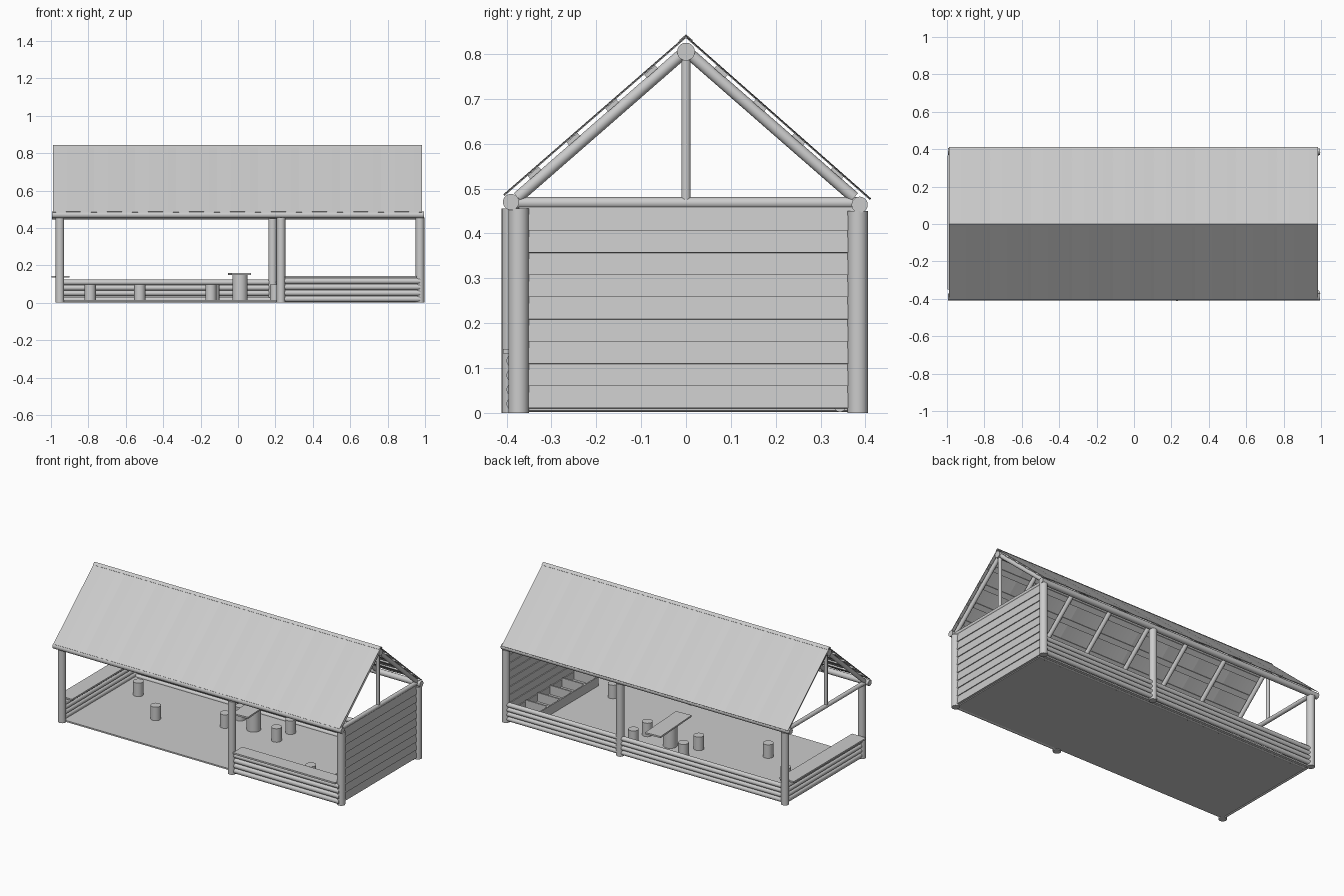
import bpy, bmesh, math
from mathutils import Vector

if "Cube" in bpy.data.objects:
    bpy.data.objects.remove(bpy.data.objects["Cube"])

grey = bpy.data.materials.new("weathered grey")
grey.diffuse_color = (0.6, 0.6, 0.6, 1)
grey.use_nodes = True
grey.node_tree.nodes["Principled BSDF"].inputs["Base Color"].default_value = grey.diffuse_color


def finish(name, bm):
    bmesh.ops.recalc_face_normals(bm, faces=bm.faces)
    me = bpy.data.meshes.new(name)
    bm.to_mesh(me)
    bm.free()
    ob = bpy.data.objects.new(name, me)
    bpy.context.collection.objects.link(ob)
    me.materials.append(grey)
    me.shade_smooth()
    me.set_sharp_from_angle(angle=math.radians(35))
    return ob


def log(name, a, b, r, sides=20):
    """Round timber between two points."""
    a, b = Vector(a), Vector(b)
    bm = bmesh.new()
    bmesh.ops.create_cone(bm, cap_ends=True, segments=sides,
                          radius1=r, radius2=r, depth=(b - a).length)
    ob = finish(name, bm)
    ob.matrix_world = ((b - a).to_track_quat('Z', 'Y').to_matrix().to_4x4())
    ob.location = (a + b) / 2
    return ob


def box(name, lo, hi, rot=(0, 0, 0)):
    """Board given by its two opposite corners, turned about its centre."""
    lo, hi = Vector(lo), Vector(hi)
    bm = bmesh.new()
    bmesh.ops.create_cube(bm, size=1)
    bmesh.ops.scale(bm, vec=hi - lo, verts=bm.verts)
    ob = finish(name, bm)
    ob.location = (lo + hi) / 2
    ob.rotation_euler = rot
    return ob


FRONT, BACK, LEFT, RIGHT = -0.373, 0.383, -0.952, 0.973

# Floor and sill logs
box("floor", (LEFT, FRONT, 0.005), (0.965, 0.37, 0.014))
log("back_sill", (LEFT, 0.343, 0.015), (RIGHT, 0.343, 0.015), 0.013)
log("left_sill", (LEFT, FRONT, 0.012), (LEFT, BACK, 0.012), 0.010)

# Posts
for x in (LEFT, RIGHT):
    log("front_corner_post", (x, FRONT, 0), (x, FRONT, 0.455), 0.023)
    log("back_corner_post", (x, BACK, 0), (x, BACK, 0.45), 0.023)
log("front_middle_post", (0.23, -0.388, 0), (0.23, -0.388, 0.455), 0.023)
log("back_middle_post", (0.185, BACK, 0), (0.185, BACK, 0.45), 0.023)

# Eave logs, ridge log and gable frames
log("front_eave_log", (-0.995, -0.39, 0.47), (0.995, -0.39, 0.47), 0.018)
log("back_eave_log", (-0.995, 0.387, 0.464), (0.995, 0.387, 0.464), 0.018)
log("ridge_log", (-0.99, 0, 0.805), (0.985, 0, 0.805), 0.02)
for x in (-0.965, 0.965):
    log("tie_beam", (x, -0.38, 0.468), (x, 0.38, 0.468), 0.013)
    log("king_post", (x, 0, 0.475), (x, 0, 0.80), 0.0105)

# Rafters on both slopes
for i in range(8):
    x = -0.965 + i * 1.93 / 7
    for s in (-1, 1):
        log("rafter", (x, s * 0.375, 0.48), (x, s * 0.005, 0.803), 0.013)

# Flat battens carrying the roof sheets
for s in (-1, 1):
    for k in range(4):
        y = 0.078 + k * 0.0865
        z = 0.841 - 0.87 * y - 0.0125
        box("batten", (-0.985, s * y - 0.016, z - 0.0045),
            (0.98, s * y + 0.016, z + 0.0045), (-s * math.atan(0.87), 0, 0))


def roof_side(name, eave_y, eave_z):
    """Nine slightly bowed sheets laid side by side down one slope."""
    bm = bmesh.new()
    n, seg, w = 9, 6, 1.975 / 9
    d = Vector((0, eave_y, eave_z - 0.84))
    up = Vector((0, -d.z * (1 if eave_y > 0 else -1), abs(eave_y))).normalized()
    for i in range(n):
        row = []
        for j in range(seg + 1):
            t = j / seg
            p = Vector((-0.99 + (i + t) * w, 0, 0.84)) \
                + up * 0.0025 * (4 * t * (1 - t) - 0.6)
            row.append((bm.verts.new(p), bm.verts.new(p + d),
                        bm.verts.new(p - up * 0.002), bm.verts.new(p + d - up * 0.002)))
        for a, b in zip(row, row[1:]):
            for p, q in ((0, 1), (1, 3), (3, 2), (2, 0)):
                bm.faces.new((a[p], b[p], b[q], a[q]))
        for e in (row[0], row[-1]):
            bm.faces.new((e[0], e[1], e[3], e[2]))
    finish(name, bm)


roof_side("front_roof", -0.407, 0.486)
roof_side("back_roof", 0.412, 0.477)
for s in (-1, 1):
    box("ridge_cap", (-0.99, s * 0.007 - 0.010, 0.8355),
        (0.985, s * 0.007 + 0.010, 0.8375), (-s * math.atan(0.87), 0, 0))

# Lapped boards on the closed end wall
for k in range(9):
    z = 0.01 + k * 0.0495
    box("wall_board", (0.963, -0.372, z), (0.977, 0.382, z + 0.052), (0, -0.10, 0))

# Low log walls: back, left end and right part of the front
for k in range(4):
    z = 0.022 + k * 0.029
    log("back_wall_log", (LEFT, 0.385, z), (RIGHT, 0.385, z), 0.0145, 14)
    log("left_wall_log", (LEFT, FRONT, z), (LEFT, BACK, z), 0.0145, 14)
    z = 0.02 + k * 0.032
    log("front_wall_log", (0.23, -0.384, z), (RIGHT, -0.384, z), 0.016, 14)
box("front_ledge", (0.25, -0.408, 0.132), (0.955, -0.315, 0.142))
box("left_ledge", (-0.998, -0.35, 0.134), (-0.90, 0.365, 0.144))

# Open compartments along the end wall
box("compartment_front", (0.80, -0.28, 0.014), (0.808, 0.33, 0.07))
for k in range(6):
    y = -0.28 + k * 0.12
    box("compartment_divider", (0.80, y, 0.014), (0.96, y + 0.01, 0.07))

# Table with a stump foot, and stump stools around the floor
box("table_top", (-0.044, -0.005, 0.148), (0.06, 0.33, 0.158), (0, 0, 0.06))
log("table_foot", (0.011, 0.14, 0.014), (0.011, 0.14, 0.15), 0.041)
for x, y in ((-0.79, 0.147), (-0.525, -0.06), (-0.145, 0.08), (-0.13, 0.21),
             (0.2, 0.095), (0.205, 0.225), (0.65, -0.21)):
    log("stool", (x, y, 0.014), (x, y, 0.098), 0.03)
